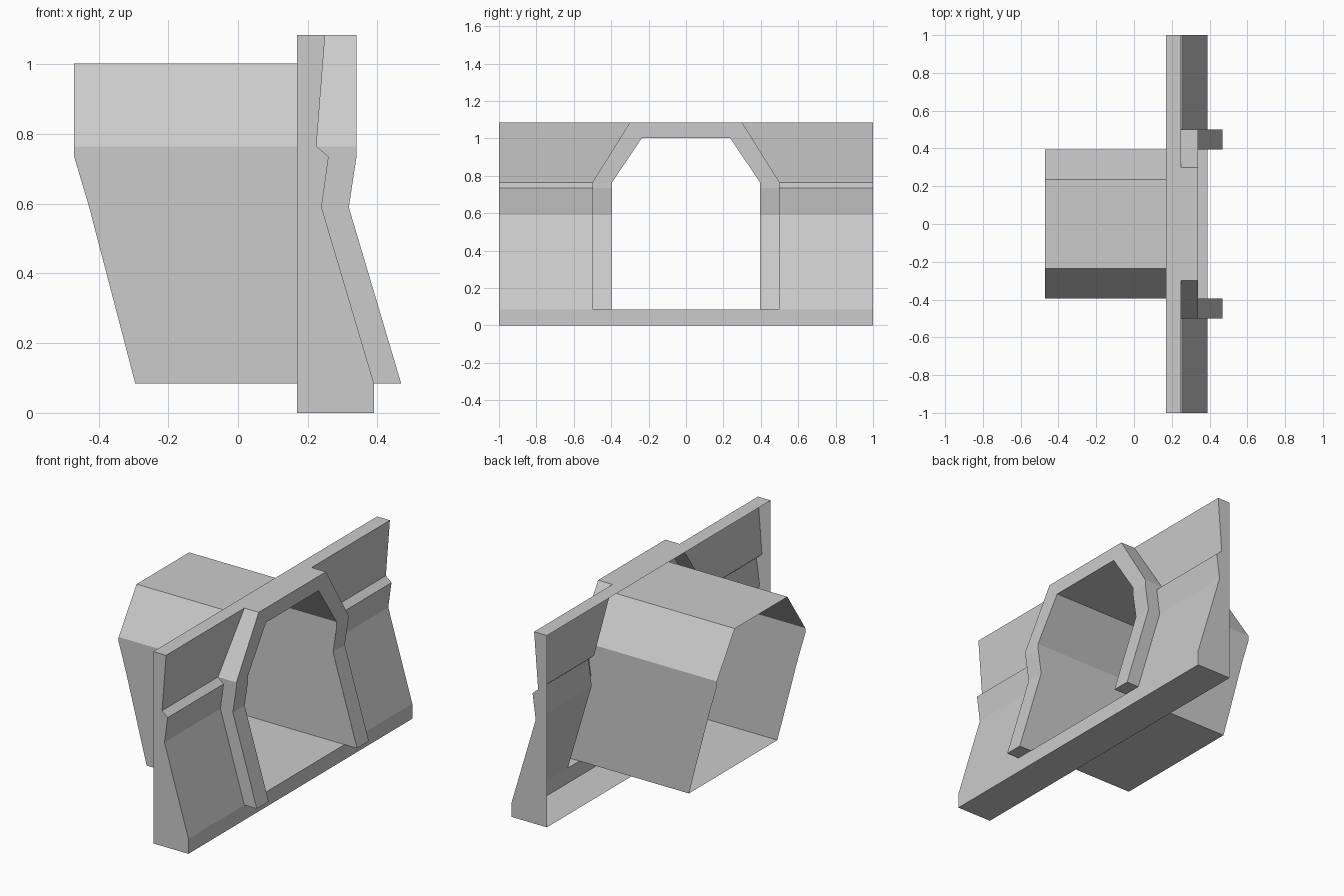
import bpy, bmesh

if "Cube" in bpy.data.objects:
    bpy.data.objects.remove(bpy.data.objects["Cube"])


def loft(a, b):
    """Quads spanning two matching point rows."""
    return [(a[i], a[i + 1], b[i + 1], b[i]) for i in range(len(a) - 1)]


def build(name, faces):
    """Make a welded sheet from the +y half and mirror it across y = 0."""
    bm = bmesh.new()
    for f in faces:
        bm.faces.new([bm.verts.new(p) for p in f])
    bmesh.ops.remove_doubles(bm, verts=bm.verts[:], dist=1e-4)
    me = bpy.data.meshes.new(name)
    bm.to_mesh(me)
    bm.free()
    ob = bpy.data.objects.new(name, me)
    bpy.context.collection.objects.link(ob)
    mod = ob.modifiers.new("mirror", 'MIRROR')
    mod.use_axis = (False, True, False)
    mod.merge_threshold = 0.0005


TOP, SILL, BACK, FOOT = 1.085, 0.085, 0.17, 0.39

# Side profiles (x at each height), from top to bottom
heights = [TOP, 0.765, 0.735, 0.59, SILL]
panel_x = [0.25, 0.225, 0.26, 0.24, FOOT]
frame_x = [0.34, 0.34, 0.34, 0.318, 0.468]
tunnel_x = [-0.47, -0.47, -0.47, -0.427, -0.295]

# Arch outlines (y at each height)
outer_y = [0.30, 0.50, 0.50, 0.50, 0.50]
inner_y = [0.235, 0.395, 0.395, 0.395, 0.395]
inner_z = [1.003] + heights[1:]

panel_end = [(x, 1, z) for x, z in zip(panel_x, heights)]
panel_inner = list(zip(panel_x, outer_y, heights))
frame_outer = list(zip(frame_x, outer_y, heights))
frame_inner = list(zip(frame_x, inner_y, inner_z))
tunnel_back = list(zip(tunnel_x, inner_y, inner_z))


def from_centre(row):
    """Extend an arch row along its flat top to the centre line."""
    return [(row[0][0], 0, row[0][2])] + row


# Wall: stepped front, end cap, top, underside and foot; open at the back
wall = loft(panel_inner, panel_end)
wall.append([(BACK, 1, 0), (BACK, 1, TOP)] + panel_end + [(FOOT, 1, 0)])
wall.append([(BACK, 0, TOP), (0.34, 0, TOP), frame_outer[0], panel_inner[0],
             panel_end[0], (BACK, 1, TOP)])
wall.append([(BACK, 0, 0), (BACK, 1, 0), (FOOT, 1, 0), (FOOT, 0, 0)])
wall.append([(FOOT, 0, 0), (FOOT, 1, 0), (FOOT, 1, SILL), (FOOT, 0, SILL)])
build("wall", wall)

# Raised arch frame: front band, outer sides and leg ends
frame = loft(from_centre(frame_inner), from_centre(frame_outer))
frame += loft(frame_outer, panel_inner)
frame.append([(FOOT, 0.395, SILL), panel_inner[-1], frame_outer[-1], frame_inner[-1]])
build("arch_frame", frame)

# Tunnel lining: roof, sides and floor, open at both ends
tunnel = loft(from_centre(tunnel_back), from_centre(frame_inner))
tunnel.append([(tunnel_x[-1], 0, SILL), (FOOT, 0, SILL),
               (FOOT, 0.395, SILL), tunnel_back[-1]])
build("tunnel_lining", tunnel)
